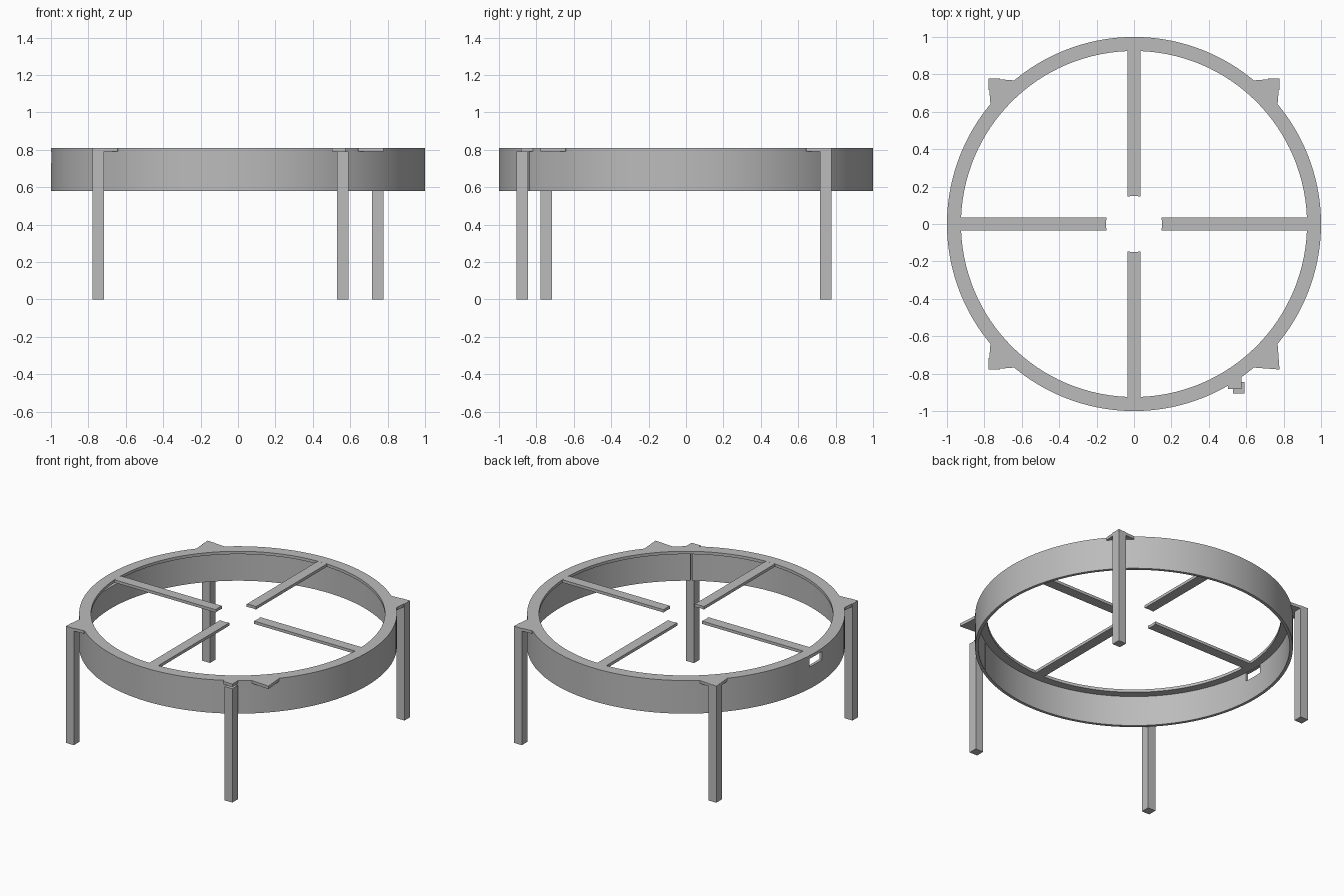
import bpy, bmesh
from math import sin, cos, pi, radians, atan2, sqrt

cube = bpy.data.objects.get("Cube")
if cube:
    bpy.data.objects.remove(cube, do_unlink=True)

# One steel grey for everything
steel = bpy.data.materials.new("steel_grey")
steel.use_nodes = True
grey = (0.5, 0.5, 0.5, 1)
steel.diffuse_color = grey
steel.node_tree.nodes["Principled BSDF"].inputs["Base Color"].default_value = grey

TOP, PLATE, RIM_LOW = 0.81, 0.79, 0.58
OUTER, WALL_IN, FLANGE_IN = 1.0, 0.98, 0.925


def finish(bm, name):
    bmesh.ops.recalc_face_normals(bm, faces=bm.faces[:])
    mesh = bpy.data.meshes.new(name)
    bm.to_mesh(mesh)
    bm.free()
    mesh.materials.append(steel)
    ob = bpy.data.objects.new(name, mesh)
    bpy.context.collection.objects.link(ob)
    return ob


def prism(name, outline, z0, z1):
    """Extrude a flat outline from z0 up to z1."""
    bm = bmesh.new()
    face = bm.faces.new([bm.verts.new((x, y, z0)) for x, y in outline])
    grown = bmesh.ops.extrude_face_region(bm, geom=[face])["geom"]
    verts = [g for g in grown if isinstance(g, bmesh.types.BMVert)]
    bmesh.ops.translate(bm, verts=verts, vec=(0, 0, z1 - z0))
    return finish(bm, name)


def box(name, x0, x1, y0, y1, z0, z1):
    return prism(name, [(x0, y0), (x1, y0), (x1, y1), (x0, y1)], z0, z1)


def turned(outline, angle):
    c, s = cos(angle), sin(angle)
    return [(x * c - y * s, x * s + y * c) for x, y in outline]


def cut(target, cutter):
    cutter.hide_render = True
    cutter.hide_viewport = True
    mod = target.modifiers.new("cut", 'BOOLEAN')
    mod.operation = 'DIFFERENCE'
    mod.solver = 'EXACT'
    mod.object = cutter


# Ring: an L section with a thin wall and an inward top flange, lathed
bm = bmesh.new()
profile = [(OUTER, RIM_LOW), (OUTER, TOP), (FLANGE_IN, TOP), (FLANGE_IN, PLATE),
           (WALL_IN, PLATE), (WALL_IN, RIM_LOW)]
ring_verts = [bm.verts.new((r, 0, z)) for r, z in profile]
edges = [bm.edges.new((a, b)) for a, b in zip(ring_verts, ring_verts[1:] + ring_verts[:1])]
bmesh.ops.spin(bm, geom=ring_verts + edges, cent=(0, 0, 0), axis=(0, 0, 1),
               angle=2 * pi, steps=128, use_merge=True)
bmesh.ops.remove_doubles(bm, verts=bm.verts[:], dist=0.0001)
ring = finish(bm, "ring")

# Opening in the wall on one side, and the narrow seam behind the front leg
cut(ring, box("opening_cutter", -1.1, -0.95, -0.07, 0.07, 0.73, 0.788))
seam = turned([(0.95, -0.004), (1.03, -0.004), (1.03, 0.004), (0.95, 0.004)],
              atan2(-0.83, 0.54))
cut(ring, prism("seam_cutter", seam, RIM_LOW - 0.05, 0.788))

bpy.ops.object.select_all(action='DESELECT')
ring.select_set(True)
bpy.context.view_layer.objects.active = ring
bpy.ops.object.shade_smooth_by_angle(angle=radians(30))

# Four spokes whose inner ends are scooped by a central circle
half, hub = 0.035, 0.15
ys = [half * (1 - i / 4) for i in range(9)]
spoke = [(0.928, -half), (0.928, half)] + [(sqrt(hub * hub - y * y), y) for y in ys]
for i in range(4):
    prism(f"spoke_{i + 1}", turned(spoke, i * pi / 2), PLATE, TOP - 0.0004)

# Corner brackets, flush with the top of the ring
arc = [(0.996 * cos(radians(a)), 0.996 * sin(radians(a))) for a in range(41, 50, 2)]
bracket = [(0.768, 0.645), (0.778, 0.778), (0.645, 0.768),
           (0.64, 0.763)] + arc[::-1] + [(0.763, 0.64)]
corners = {"back_left": (1, 1), "back_right": (-1, 1),
           "front_right": (-1, -1), "front_left": (1, -1)}
for name, (sx, sy) in corners.items():
    prism(name + "_bracket", [(x * sx, y * sy) for x, y in bracket], PLATE, TOP)
    # Three of the corners carry a leg
    if name != "front_left":
        x0, x1 = sorted((0.717 * sx, 0.777 * sx))
        y0, y1 = sorted((0.717 * sy, 0.777 * sy))
        box(name + "_leg", x0, x1, y0, y1, 0, TOP - 0.0006)

# The fourth leg stands off its corner, below a small tab
box("front_left_leg", 0.53, 0.59, -0.905, -0.845, 0, PLATE)
prism("front_left_leg_tab", [(0.503, -0.882), (0.574, -0.882), (0.574, -0.815),
                             (0.503, -0.86)], PLATE, TOP)
